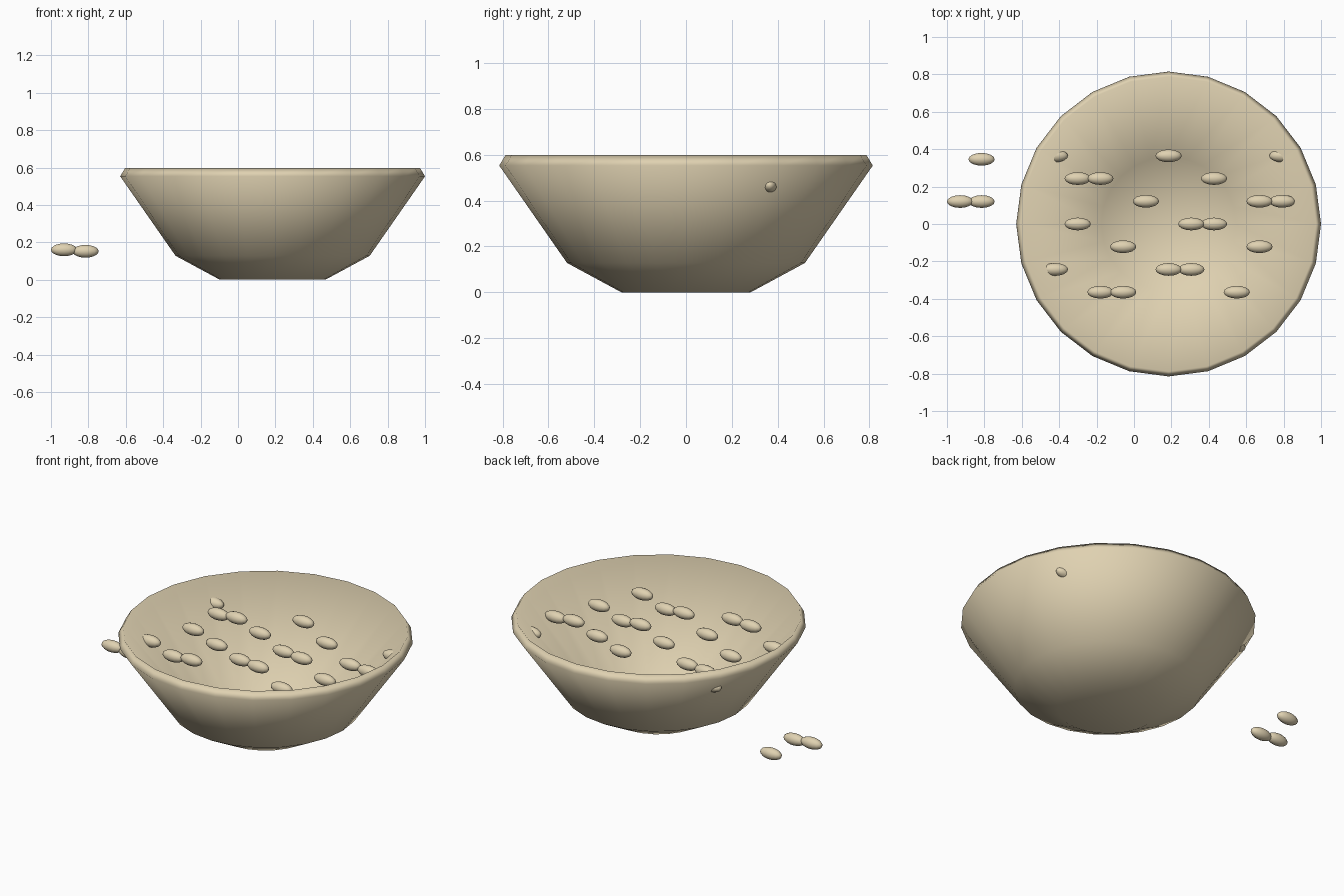
import bpy, bmesh
from math import tau
from mathutils import Matrix

if "Cube" in bpy.data.objects:
    bpy.data.objects.remove(bpy.data.objects["Cube"])

CENTRE_X = 0.185
STEP = 0.1215  # spacing of the grain grid

tan = bpy.data.materials.new("warm_tan")
tan.use_nodes = True
tan.diffuse_color = (0.74, 0.64, 0.44, 1)
tan.node_tree.nodes["Principled BSDF"].inputs["Base Color"].default_value = tan.diffuse_color


def finish(name, bm, location):
    for face in bm.faces:
        face.smooth = True
    mesh = bpy.data.meshes.new(name)
    bm.to_mesh(mesh)
    bm.free()
    mesh.materials.append(tan)
    obj = bpy.data.objects.new(name, mesh)
    obj.location = location
    bpy.context.collection.objects.link(obj)
    return obj


# Bowl: closed wall profile (radius, height) turned around the z axis
profile = [(0, 0), (0.282, 0), (0.519, 0.128), (0.815, 0.553),
           (0.788, 0.598), (0.36, 0.08), (0, 0.08)]
bm = bmesh.new()
points = [bm.verts.new((r, 0, z)) for r, z in profile]
edges = [bm.edges.new(pair) for pair in zip(points, points[1:])]
bmesh.ops.spin(bm, geom=points + edges, cent=(0, 0, 0), axis=(0, 0, 1),
               angle=tau, steps=24, use_merge=False)
bmesh.ops.remove_doubles(bm, verts=bm.verts[:], dist=0.0005)
bmesh.ops.recalc_face_normals(bm, faces=bm.faces[:])
finish("bowl", bm, (CENTRE_X, 0, 0))


# Grain: small ellipsoid lying along x
def add_grain(name, location):
    bm = bmesh.new()
    bmesh.ops.create_uvsphere(bm, u_segments=16, v_segments=10, radius=1,
                              matrix=Matrix.Diagonal((0.07, 0.034, 0.034, 1)))
    finish(name, bm, location)


# Grains in the bowl: row number -> columns, sinking slightly away from the middle
rows = {3: (-5, 0, 5), 2: (-4, -3, 2), 1: (-1, 4, 5), 0: (-4, 1, 2),
        -1: (-2, 4), -2: (-5, 0, 1), -3: (-3, -2, 3)}
for row, columns in rows.items():
    for col in columns:
        add_grain("grain", (CENTRE_X + col * STEP, row * STEP, 0.515 - 0.0095 * abs(col)))

# Grains beside the bowl
for spot in [(-0.93, 0.12, 0.16), (-0.815, 0.12, 0.152), (-0.815, 0.346, 0.152)]:
    add_grain("loose_grain", spot)
